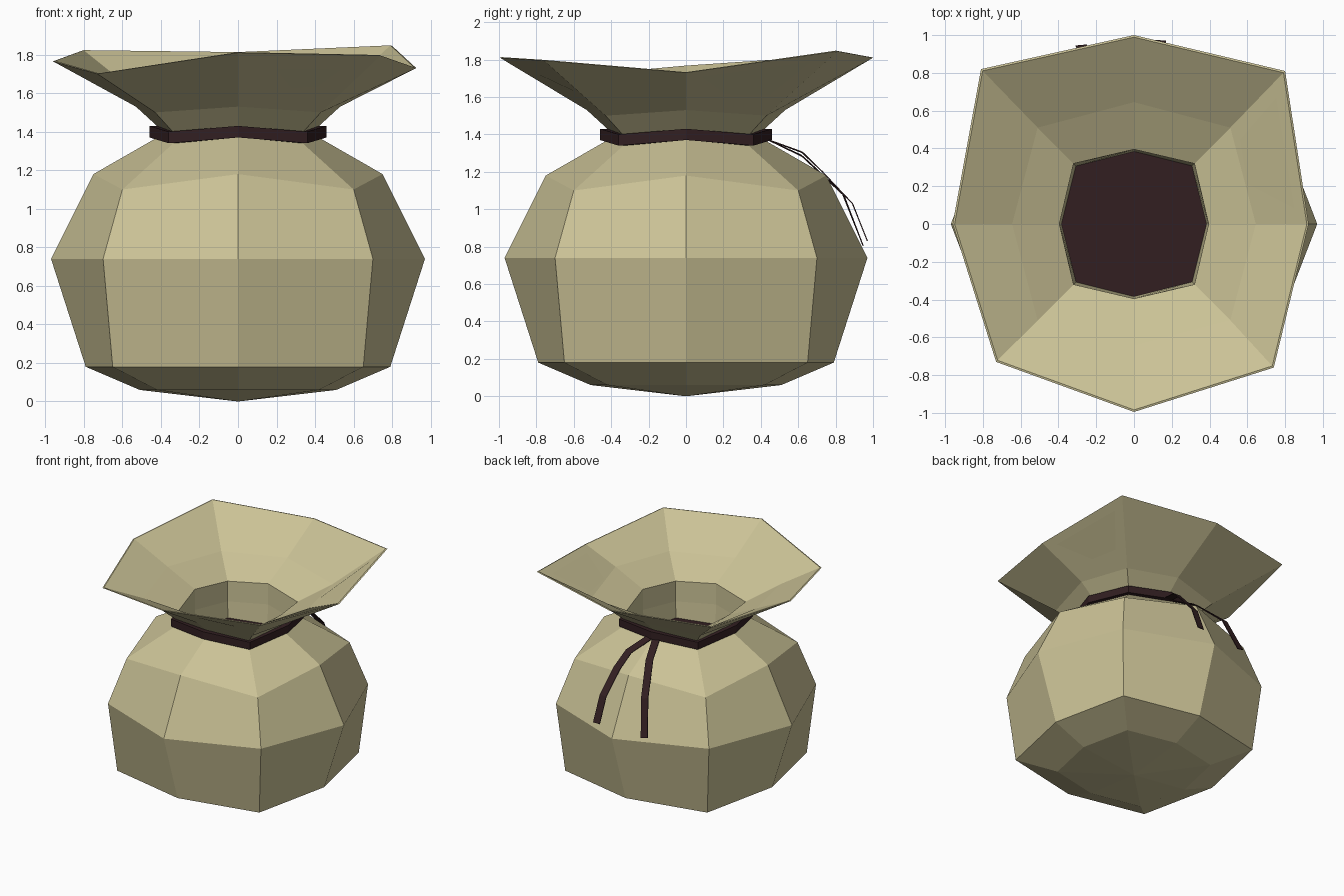
import bpy, bmesh, math
from mathutils import Vector

if "Cube" in bpy.data.objects:
    bpy.data.objects.remove(bpy.data.objects["Cube"])

def material(name, rgb):
    m = bpy.data.materials.new(name)
    m.diffuse_color = (*rgb, 1)
    m.use_nodes = True
    m.node_tree.nodes["Principled BSDF"].inputs["Base Color"].default_value = m.diffuse_color
    return m

CLOTH = material("tan cloth", (0.595, 0.54, 0.305))
CORD = material("dark cord", (0.032, 0.0135, 0.0155))

def finish(bm, name, mat, recalc=True):
    if recalc:
        bmesh.ops.recalc_face_normals(bm, faces=bm.faces)
    me = bpy.data.meshes.new(name)
    bm.to_mesh(me)
    bm.free()
    me.materials.append(mat)
    ob = bpy.data.objects.new(name, me)
    bpy.context.collection.objects.link(ob)
    return ob

DIRS = [(1, 0), (1, 1), (0, 1), (-1, 1), (-1, 0), (-1, -1), (0, -1), (1, -1)]

def ring(axis, axis_z, diag, diag_z):
    """Octagon with its own reach and height on the axes and on the diagonals."""
    return [(x * diag, y * diag, diag_z) if x and y else (x * axis, y * axis, axis_z)
            for x, y in DIRS]

def loft(bm, rings, closed=False):
    vs = [[bm.verts.new(p) for p in r] for r in rings]
    pairs = list(zip(vs, vs[1:])) + ([(vs[-1], vs[0])] if closed else [])
    for a, b in pairs:
        n = len(a)
        for i in range(n):
            bm.faces.new((a[i], a[(i + 1) % n], b[(i + 1) % n], b[i]))
    return vs

# sack: base to uneven flared mouth, then back down inside the neck
mouth = [(0.925, 0, 1.73), (0.80, 0.81, 1.845), (0, 1.0, 1.81), (-0.81, 0.82, 1.82),
         (-0.96, 0, 1.765), (-0.73, -0.73, 1.70), (0, -0.995, 1.81), (0.74, -0.76, 1.795)]
bm = bmesh.new()
vs = loft(bm, [ring(0.51, 0.06, 0.42, 0.06),
               ring(0.79, 0.18, 0.65, 0.18),
               ring(0.97, 0.74, 0.70, 0.74),
               ring(0.75, 1.18, 0.60, 1.10),
               ring(0.41, 1.375, 0.33, 1.345),
               ring(0.41, 1.42, 0.33, 1.39),
               ring(0.53, 1.53, 0.43, 1.50),
               mouth,
               [(x * 0.989, y * 0.989, z + 0.003) for x, y, z in mouth],
               ring(0.645, 1.62, 0.51, 1.59),
               ring(0.395, 1.50, 0.32, 1.465),
               ring(0.393, 1.33, 0.317, 1.30),
               ring(0.384, 1.165, 0.307, 1.165)])
tip = bm.verts.new((0, 0, 0))
for i in range(8):
    bm.faces.new((tip, vs[0][(i + 1) % 8], vs[0][i]))
finish(bm, "sack", CLOTH, recalc=False)

# dark contents closing the neck
bm = bmesh.new()
bm.faces.new([bm.verts.new(p) for p in ring(0.386, 1.17, 0.309, 1.17)])
finish(bm, "contents", CORD, recalc=False)

# tie band round the neck
bm = bmesh.new()
loft(bm, [ring(0.46, 1.37, 0.36, 1.34), ring(0.46, 1.43, 0.36, 1.40),
          ring(0.405, 1.43, 0.327, 1.40), ring(0.405, 1.37, 0.327, 1.34)], closed=True)
finish(bm, "tie_band", CORD)

# two loose ribbon ends hanging down the back
def ribbon(name, path, width=0.06, thick=0.006):
    pts = [Vector(p) for p in path]
    sections = []
    for i, p in enumerate(pts):
        t = (pts[min(i + 1, len(pts) - 1)] - pts[max(i - 1, 0)]).normalized()
        out = Vector((1, 0, 0)).cross(t).normalized()
        side = t.cross(out).normalized() * width / 2
        out *= thick / 2
        sections.append([p + side + out, p - side + out, p - side - out, p + side - out])
    bm = bmesh.new()
    vs = loft(bm, sections)
    bm.faces.new(vs[0])
    bm.faces.new(vs[-1])
    finish(bm, name, CORD)

ribbon("ribbon_right", [(0.02, 0.43, 1.375), (0.09, 0.62, 1.305), (0.12, 0.73, 1.20),
                        (0.135, 0.89, 1.03), (0.14, 0.97, 0.83)])
ribbon("ribbon_left", [(-0.03, 0.43, 1.375), (-0.10, 0.62, 1.285), (-0.21, 0.84, 1.08),
                       (-0.28, 0.945, 0.81)])
